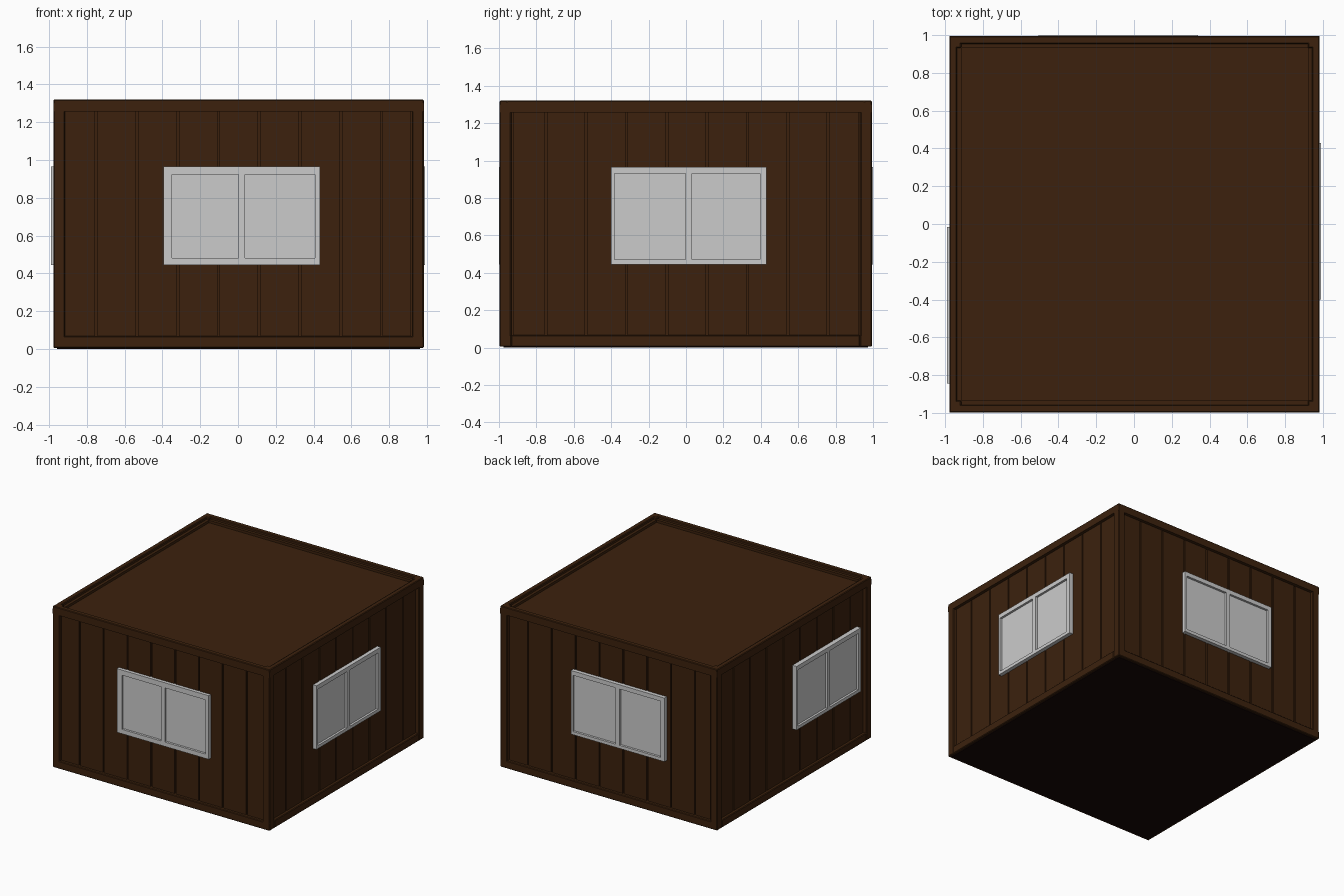
import bpy
import bmesh
from math import pi
from mathutils import Matrix, Vector

old = bpy.data.objects.get("Cube")
if old:
    bpy.data.objects.remove(old, do_unlink=True)


def material(name, color):
    mat = bpy.data.materials.new(name)
    mat.use_nodes = True
    mat.diffuse_color = (*color, 1)
    bsdf = mat.node_tree.nodes["Principled BSDF"]
    bsdf.inputs["Base Color"].default_value = (*color, 1)
    bsdf.inputs["Roughness"].default_value = 0.8
    return mat


WOOD = material("dark brown wood", (0.045, 0.0155, 0.004))
DARK = material("blackish brown", (0.008, 0.002, 0.0018))
GREY = material("light grey", (0.6, 0.6, 0.6))

# Outer limits of the cabin
X0, X1, Y0, Y1, Z0, Z1 = -0.977, 0.983, -0.997, 0.994, 0.005, 1.32
BEAM = 0.063
RECESS = 0.025


def boxes(name, spans, mat, matrix=None, bevel=0.0):
    """One object made of boxes, each given as (low corner, high corner)."""
    bm = bmesh.new()
    for low, high in spans:
        low, high = Vector(low), Vector(high)
        size = high - low
        place = Matrix.Translation((low + high) / 2) @ Matrix.Diagonal((*size, 1))
        bmesh.ops.create_cube(bm, size=1, matrix=place)
    if matrix:
        bm.transform(matrix)
    mesh = bpy.data.meshes.new(name)
    bm.to_mesh(mesh)
    bm.free()
    mesh.materials.append(mat)
    obj = bpy.data.objects.new(name, mesh)
    bpy.context.collection.objects.link(obj)
    if bevel:
        mod = obj.modifiers.new("soft edges", "BEVEL")
        mod.width = bevel
        mod.segments = 1
    return obj


def ring(margin, width, low, high):
    """Four boxes forming a rectangular ring in plan."""
    a, b, c, d = X0 + margin, X1 - margin, Y0 + margin, Y1 - margin
    return [((a, c, low), (b, c + width, high)),
            ((a, d - width, low), (b, d, high)),
            ((a, c + width, low), (a + width, d - width, high)),
            ((b - width, c + width, low), (b, d - width, high))]


# Core, roof deck and underside
core = RECESS + 0.012
boxes("wall_core", [((X0 + core, Y0 + core, 0.02), (X1 - core, Y1 - core, 1.28))], WOOD)
boxes("floor_underside", [((X0 + 0.02, Y0 + 0.02, 0), (X1 - 0.02, Y1 - 0.02, 0.02))], DARK)

# Frame beams, roof ledge and corner posts
boxes("bottom_frame", ring(0, BEAM, Z0, Z0 + BEAM), WOOD, bevel=0.005)
boxes("top_frame", ring(0, BEAM, Z1 - BEAM, 1.3), WOOD)
boxes("roof_rim", ring(0, 0.04, 1.29, Z1), WOOD, bevel=0.005)
posts = [((x, y, Z0), (x + BEAM, y + BEAM, Z1))
         for x in (X0, X1 - BEAM) for y in (Y0, Y1 - BEAM)]
boxes("corner_posts", posts, WOOD, bevel=0.006)


def planks(side, matrix, half):
    """Vertical boards with narrow gaps; local -y points outward."""
    pitch, gap = 0.2155, 0.006
    edges = [-half + BEAM] + [0.005 + (i - 3.5) * pitch for i in range(8)] + [half - BEAM]
    spans = [((a + gap, RECESS, 0.06), (b - gap, RECESS + 0.02, 1.27))
             for a, b in zip(edges, edges[1:])]
    boxes(side + "_planks", spans, WOOD, matrix)


def window(side, matrix, left, right, out, rails):
    """Two-pane window; rails are left, right, bottom and top widths."""
    low, high = 0.445, 0.965
    rl, rr, rb, rt = rails
    mid = (left + right) / 2
    back = RECESS + 0.005
    spans = [((left, -out, low), (left + rl, back, high)),
             ((right - rr, -out, low), (right, back, high)),
             ((left + rl, -out, low), (right - rr, back, low + rb)),
             ((left + rl, -out, high - rt), (right - rr, back, high)),
             ((mid - 0.018, -out, low + rb), (mid + 0.018, back, high - rt))]
    boxes(side + "_window_frame", spans, GREY, matrix)
    boxes(side + "_window_panes",
          [((left + 0.005, 0.018 - out, low + 0.005),
            (right - 0.005, back, high - 0.005))], GREY, matrix)


# Each wall: outward distance, turn, half width, window span, protrusion, rails
cx = (X0 + X1) / 2
narrow = (0.018, 0.035, 0.026, 0.035)
walls = {
    "front": ((0, Y0, 0), 0, X1, (-0.395, 0.435), 0.002, (0.045, 0.027, 0.036, 0.042)),
    "left": ((X1, 0, 0), pi / 2, Y1, (-0.4, 0.43), 0.006, narrow),
    "back": ((0, Y1, 0), pi, X1, (-0.34, 0.505), 0.006, narrow),
    "right": ((X0, 0, 0), -pi / 2, Y1, (0.015, 0.845), 0.012, narrow),
}
for side, (origin, turn, half, span, out, rails) in walls.items():
    matrix = Matrix.Translation(origin) @ Matrix.Rotation(turn, 4, "Z")
    planks(side, matrix, half)
    window(side, matrix, *span, out, rails)
